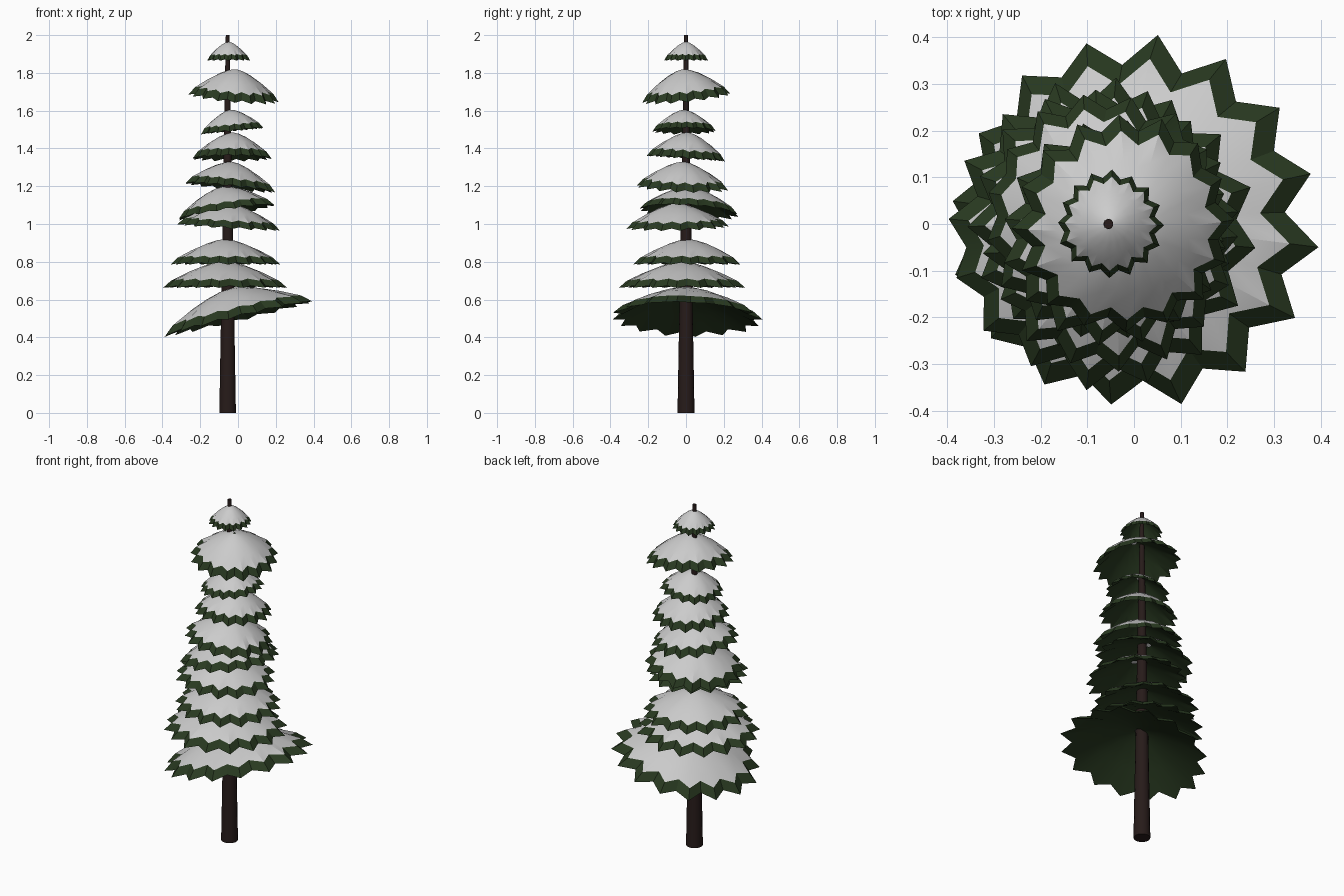
import bpy, bmesh, math, random
from mathutils import Matrix, Vector

if "Cube" in bpy.data.objects:
    bpy.data.objects.remove(bpy.data.objects["Cube"])

random.seed(4)
TIPS = 16
TRUNK_X = -0.055


def material(name, rgb):
    m = bpy.data.materials.new(name)
    m.diffuse_color = (*rgb, 1)
    m.use_nodes = True
    m.node_tree.nodes["Principled BSDF"].inputs["Base Color"].default_value = m.diffuse_color
    return m


SNOW = material("snow", (0.9, 0.9, 0.9))
GREEN = material("needles", (0.022, 0.042, 0.015))
BARK = material("bark", (0.02, 0.011, 0.01))


def finish(bm, name, mat, angle=25):
    me = bpy.data.meshes.new(name)
    bm.to_mesh(me)
    bm.free()
    me.materials.append(mat)
    ob = bpy.data.objects.new(name, me)
    bpy.context.collection.objects.link(ob)
    bpy.ops.object.select_all(action='DESELECT')
    ob.select_set(True)
    bpy.context.view_layer.objects.active = ob
    bpy.ops.object.shade_smooth_by_angle(angle=math.radians(angle))
    return ob


def skirt(name, mat, profile, jitter, phase, r, h, mtx):
    """Star-shaped skirt; profile rows are (radius, height, star strength)."""
    bm = bmesh.new()
    rings = []
    n = TIPS * 2
    for pr, pz, star in profile:
        ring = []
        for i in range(n):
            a = phase + 2 * math.pi * i / n
            valley = i % 2
            rad = r * pr * (1 - 0.14 * star * valley + jitter[i] * star)
            z = h * (pz + 0.08 * star * valley)
            ring.append(bm.verts.new(mtx @ Vector((rad * math.cos(a), rad * math.sin(a), z))))
        rings.append(ring)
    for lo, hi in zip(rings, rings[1:]):
        for i in range(n):
            j = (i + 1) % n
            bm.faces.new((lo[i], lo[j], hi[j], hi[i]))
    finish(bm, name, mat)


# Trunk
bm = bmesh.new()
bmesh.ops.create_cone(bm, cap_ends=True, segments=14, radius1=0.045, radius2=0.01, depth=2,
                      matrix=Matrix.Translation((TRUNK_X, 0, 1)))
finish(bm, "trunk", BARK, 40)

# Tiers, top to bottom: x, y, rim height, radius, height, slope along x, slope along y
TIERS = [
    (-0.05, 0, 1.865, 0.115, 0.10, 0, 0),
    (-0.025, 0, 1.665, 0.238, 0.155, -0.09, 0.10),
    (-0.03, -0.01, 1.49, 0.172, 0.115, 0.10, 0),
    (-0.03, 0, 1.345, 0.212, 0.14, 0, -0.07),
    (-0.045, -0.02, 1.19, 0.24, 0.14, -0.10, -0.04),
    (-0.06, 0.015, 1.06, 0.268, 0.14, 0.15, -0.06),
    (-0.05, -0.045, 0.98, 0.27, 0.13, -0.06, 0.02),
    (-0.067, 0.01, 0.785, 0.287, 0.135, 0, 0),
    (-0.07, -0.02, 0.662, 0.332, 0.14, 0, 0),
    (0.0, 0, 0.495, 0.402, 0.17, 0.235, -0.03),
]
SNOW_PROFILE = [(0.87, 0.27, 1), (0.62, 0.56, 0.7), (0.36, 0.80, 0.3), (0.16, 0.95, 0), (0.02, 1.0, 0)]
NEEDLE_PROFILE = [(0.87, 0.27, 1), (1.0, 0, 1), (0.62, 0.42, 0.7), (0.3, 0.74, 0.3), (0.06, 0.9, 0)]

for k, (x, y, z, r, h, sx, sy) in enumerate(TIERS, 1):
    mtx = (Matrix.Translation((x, y, z))
           @ Matrix.Rotation(-math.atan(sx), 4, 'Y')
           @ Matrix.Rotation(math.atan(sy), 4, 'X'))
    jitter = [random.uniform(-0.03, 0.02) for _ in range(TIPS * 2)]
    phase = random.uniform(0, 2 * math.pi / TIPS) if k < 10 else math.radians(-7)
    skirt(f"branch_tier_{k}", GREEN, NEEDLE_PROFILE, jitter, phase, r, h, mtx)
    skirt(f"snow_tier_{k}", SNOW, SNOW_PROFILE, jitter, phase, r, h, mtx)
